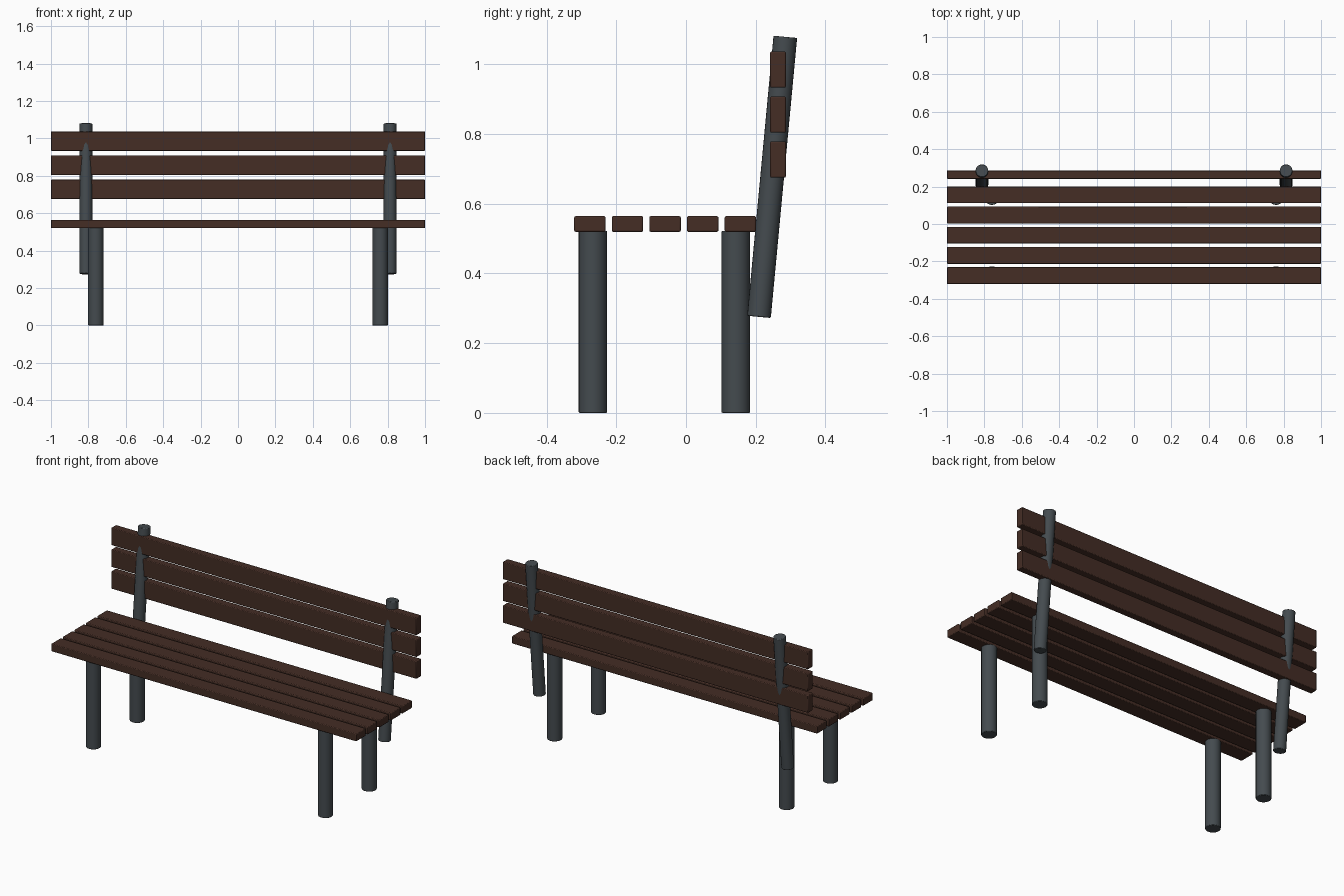
import bpy, math
from mathutils import Vector

if "Cube" in bpy.data.objects:
    bpy.data.objects.remove(bpy.data.objects["Cube"])


def material(name, rgb):
    m = bpy.data.materials.new(name)
    m.diffuse_color = (*rgb, 1)
    m.use_nodes = True
    m.node_tree.nodes["Principled BSDF"].inputs["Base Color"].default_value = m.diffuse_color
    return m


wood = material("dark brown wood", (0.058, 0.026, 0.018))
metal = material("slate grey metal", (0.058, 0.070, 0.078))


def finish(ob, name, mat, bevel):
    ob.name = name
    ob.data.materials.append(mat)
    b = ob.modifiers.new("soft edges", 'BEVEL')
    b.width, b.segments, b.limit_method = bevel, 2, 'ANGLE'
    b.angle_limit = math.radians(40)
    bpy.ops.object.shade_smooth_by_angle(angle=math.radians(35))


def slat(name, y, z, depth, height):
    bpy.ops.mesh.primitive_cube_add(size=1, location=(0, y, z))
    ob = bpy.context.object
    ob.scale = (2, depth, height)
    bpy.ops.object.transform_apply(location=False, rotation=False, scale=True)
    finish(ob, name, wood, 0.004)


def tube(name, a, b, r):
    a, b = Vector(a), Vector(b)
    d = b - a
    bpy.ops.mesh.primitive_cylinder_add(vertices=24, radius=r, depth=d.length,
                                        location=(a + b) / 2)
    ob = bpy.context.object
    ob.rotation_euler = (-math.atan2(d.y, d.z), 0, 0)
    finish(ob, name, metal, 0.003)


# Seat: five flat planks
for i in range(5):
    slat(f"seat_slat_{i + 1}", -0.276 + 0.108 * i, 0.542, 0.09, 0.045)

# Backrest: three upright planks
for i in range(3):
    slat(f"back_slat_{i + 1}", 0.264, 0.727 + 0.129 * i, 0.045, 0.104)

# Legs and leaning back posts, mirrored left and right
for side, s in (("left", -1), ("right", 1)):
    tube(f"front_leg_{side}", (s * 0.76, -0.267, 0), (s * 0.76, -0.267, 0.522), 0.041)
    tube(f"rear_leg_{side}", (s * 0.76, 0.143, 0), (s * 0.76, 0.143, 0.522), 0.041)
    tube(f"back_post_{side}", (s * 0.813, 0.2095, 0.2755), (s * 0.813, 0.285, 1.079), 0.034)
